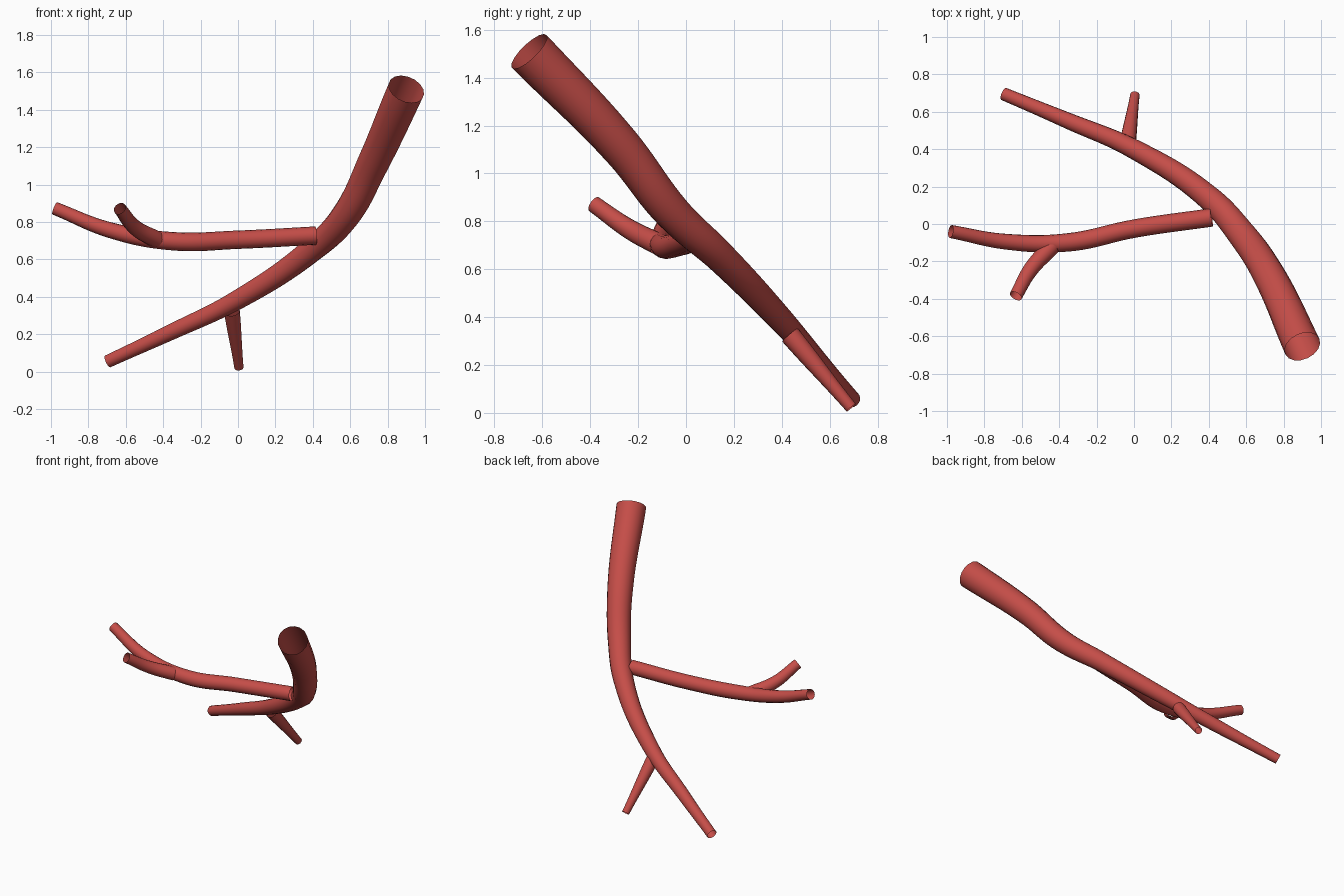
import bpy

if "Cube" in bpy.data.objects:
    bpy.data.objects.remove(bpy.data.objects["Cube"])

# Single colour for the whole piece
red = bpy.data.materials.new("coral_red")
red.diffuse_color = (0.56, 0.075, 0.065, 1)
red.use_nodes = True
red.node_tree.nodes["Principled BSDF"].inputs["Base Color"].default_value = red.diffuse_color


def tube(name, points):
    """Open-ended tapered tube through (x, y, z, radius) points."""
    curve = bpy.data.curves.new(name + "_path", 'CURVE')
    curve.dimensions = '3D'
    curve.bevel_depth = 1.0
    curve.bevel_resolution = 6
    curve.use_fill_caps = False
    curve.resolution_u = 10
    spline = curve.splines.new('BEZIER')
    spline.radius_interpolation = 'CARDINAL'
    spline.bezier_points.add(len(points) - 1)
    for p, (x, y, z, r) in zip(spline.bezier_points, points):
        p.co = (x, y, z)
        p.radius = r
        p.handle_left_type = p.handle_right_type = 'AUTO'
    obj = bpy.data.objects.new(name, curve)
    bpy.context.collection.objects.link(obj)
    curve.materials.append(red)
    bpy.ops.object.select_all(action='DESELECT')
    obj.select_set(True)
    bpy.context.view_layer.objects.active = obj
    bpy.ops.object.convert(target='MESH')
    bpy.ops.object.shade_smooth_by_angle()


# Main stem, thick top end to thin lower end
tube("main_stem", [
    (0.90, -0.655, 1.51, 0.10),
    (0.72, -0.27, 1.11, 0.086),
    (0.58, -0.06, 0.84, 0.077),
    (0.40, 0.14, 0.655, 0.066),
    (0.00, 0.40, 0.385, 0.053),
    (-0.36, 0.555, 0.21, 0.043),
    (-0.695, 0.695, 0.055, 0.035),
])

# Long side branch
tube("side_branch", [
    (0.415, 0.035, 0.727, 0.049),
    (0.00, -0.025, 0.705, 0.049),
    (-0.35, -0.098, 0.697, 0.049),
    (-0.68, -0.095, 0.755, 0.042),
    (-0.98, -0.04, 0.873, 0.035),
])

# Fork growing from the side branch
tube("side_fork", [
    (-0.435, -0.115, 0.705, 0.046),
    (-0.55, -0.24, 0.77, 0.041),
    (-0.632, -0.385, 0.872, 0.035),
])

# Small straight twig under the main stem
tube("lower_twig", [
    (-0.033, 0.435, 0.325, 0.043),
    (0.005, 0.69, 0.022, 0.025),
])
